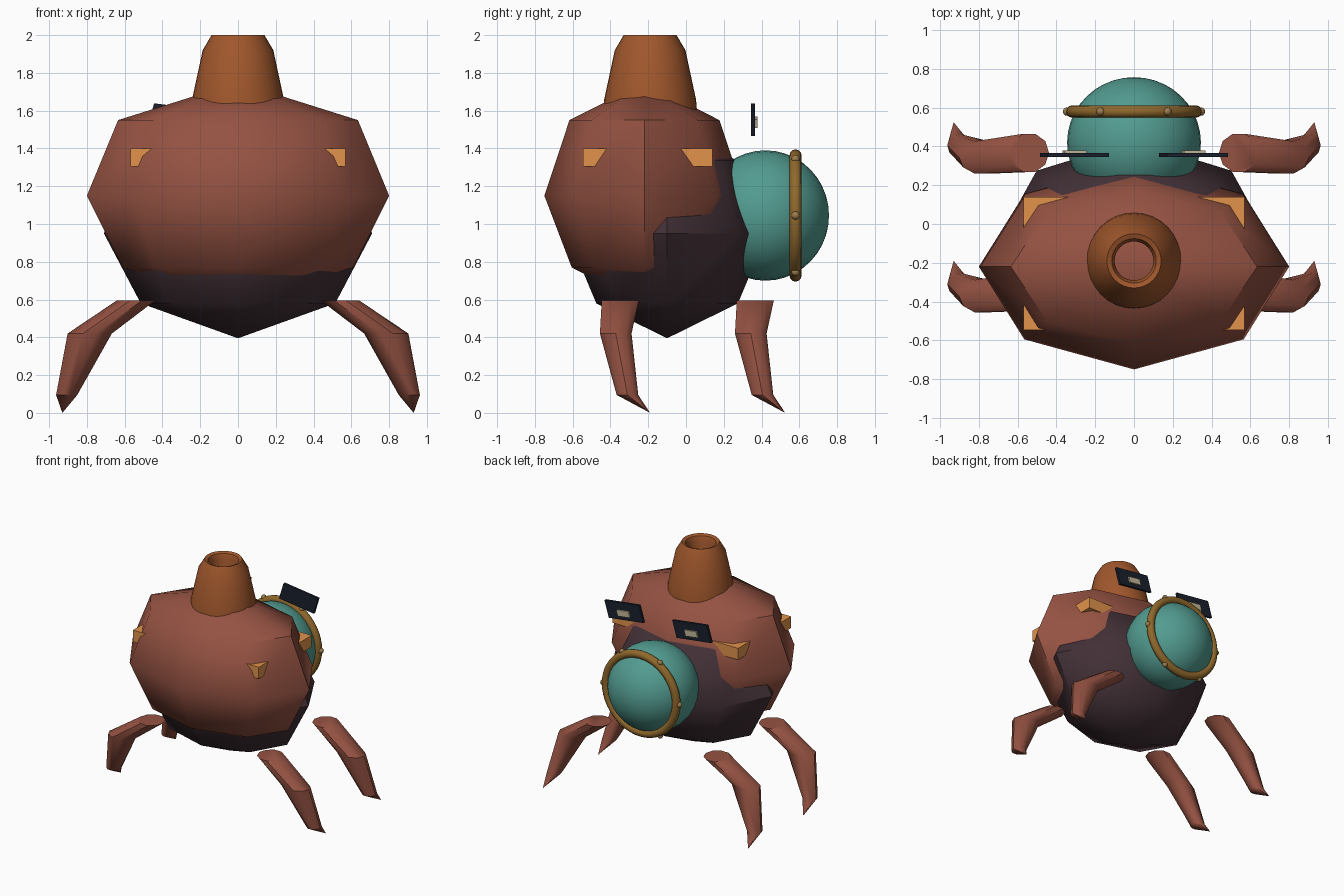
import bpy, bmesh, math
from mathutils import Matrix

if "Cube" in bpy.data.objects:
    bpy.data.objects.remove(bpy.data.objects["Cube"])


def material(name, rgb):
    m = bpy.data.materials.new(name)
    m.diffuse_color = (*rgb, 1)
    m.use_nodes = True
    m.node_tree.nodes["Principled BSDF"].inputs["Base Color"].default_value = m.diffuse_color
    return m


SHELL = material("red_brown", (0.30, 0.085, 0.055))
DARK = material("dark_plum", (0.055, 0.03, 0.038))
RUST = material("rust", (0.35, 0.095, 0.025))
TEAL = material("teal", (0.085, 0.33, 0.28))
BRASS = material("brass", (0.28, 0.14, 0.025))
RIVET = material("rivet_brass", (0.33, 0.20, 0.07))
ORANGE = material("orange", (0.75, 0.29, 0.07))
NAVY = material("navy", (0.010, 0.014, 0.025))
CREAM = material("cream", (0.55, 0.48, 0.32))


def finish(bm, name, mat, angle=None):
    bmesh.ops.recalc_face_normals(bm, faces=bm.faces)
    me = bpy.data.meshes.new(name)
    bm.to_mesh(me)
    bm.free()
    ob = bpy.data.objects.new(name, me)
    bpy.context.collection.objects.link(ob)
    me.materials.append(mat)
    if angle:
        bpy.ops.object.select_all(action='DESELECT')
        ob.select_set(True)
        bpy.context.view_layer.objects.active = ob
        bpy.ops.object.shade_smooth_by_angle(angle=math.radians(angle))
    return ob


def loft(name, mat, sections, sides, angle, cap=False):
    """Skin horizontal elliptical sections (x, y, z, rx, ry); zero radius is a point."""
    bm = bmesh.new()
    rings = []
    for x, y, z, rx, ry in sections:
        if rx == 0:
            rings.append([bm.verts.new((x, y, z))])
        else:
            rings.append([bm.verts.new((x + rx * math.cos(2 * math.pi * i / sides),
                                        y + ry * math.sin(2 * math.pi * i / sides), z))
                          for i in range(sides)])
    for a, b in zip(rings, rings[1:]):
        for i in range(sides):
            j = (i + 1) % sides
            quad = [a[i % len(a)], a[j % len(a)], b[j % len(b)], b[i % len(b)]]
            bm.faces.new(list(dict.fromkeys(quad)))
    if cap:
        bm.faces.new(rings[0])
    return finish(bm, name, mat, angle)


# Faceted body halves
loft("outer_shell", SHELL, [(0, -.22, .57, 0, 0), (0, -.22, .77, .61, .385),
                            (0, -.22, 1.15, .80, .53), (0, -.22, 1.55, .635, .397),
                            (0, -.22, 1.75, 0, 0)], 8, 46)
loft("inner_body", DARK, [(0, -.10, .395, 0, 0), (0, -.10, .58, .515, .375),
                          (0, -.10, .95, .71, .53), (0, -.10, 1.335, .515, .375),
                          (0, -.10, 1.50, 0, 0)], 8, 46)

# Chimney with an open bore
chimney = [(1.58, .25), (1.66, .243), (1.92, .187), (2.0, .14), (1.99, .115), (1.95, .10), (1.62, .10)]
loft("chimney", RUST, [(0, -.19, z, r, r) for z, r in chimney], 32, 35)

# Rear porthole dome, ring and rivets
bm = bmesh.new()
bmesh.ops.create_uvsphere(bm, u_segments=32, v_segments=20, radius=1)
bmesh.ops.transform(bm, verts=bm.verts, matrix=Matrix.Translation((0, .42, 1.045))
                    @ Matrix.Diagonal((.345, .337, .345, 1)) @ Matrix.Rotation(math.pi / 2, 4, 'X'))
finish(bm, "porthole_dome", TEAL, 60)

bpy.ops.mesh.primitive_torus_add(major_segments=48, minor_segments=12, major_radius=.318,
                                 minor_radius=.032, location=(0, .58, 1.045),
                                 rotation=(math.pi / 2, 0, 0))
ring = bpy.context.object
ring.name = "porthole_ring"
ring.data.materials.append(BRASS)
bpy.ops.object.shade_smooth_by_angle(angle=math.radians(60))

bm = bmesh.new()
for k in range(6):
    a = k * math.pi / 3
    pos = (.345 * math.cos(a), .58, 1.045 + .345 * math.sin(a))
    bmesh.ops.create_uvsphere(bm, u_segments=12, v_segments=8, radius=.022,
                              matrix=Matrix.Translation(pos))
finish(bm, "ring_rivets", RIVET, 60)

# Band whose four corners poke through the shell
bm = bmesh.new()
bmesh.ops.create_cube(bm, size=1, matrix=Matrix.Translation((0, -.203, 1.352))
                      @ Matrix.Diagonal((1.14, .685, .095, 1)))
finish(bm, "corner_band", ORANGE)

# Four bent tapering legs
for row, y in (("front", -.715), ("rear", 0)):
    for side, s in (("right", 1), ("left", -1)):
        loft(f"{row}_{side}_leg", SHELL, [(s * .54, y + .367, .595, .102, .103),
                                          (s * .785, y + .343, .42, .117, .088),
                                          (s * .907, y + .405, .095, .056, .06),
                                          (s * .93, y + .525, 0, 0, 0)], 10, 40, cap=True)


# Slanted plates above the porthole, each with a light inset
def slanted_plate(name, mat, cx, cz, y0, y1, corners):
    bm = bmesh.new()
    a, b = [[bm.verts.new((cx + x, y, cz + z)) for x, z in corners] for y in (y0, y1)]
    bm.faces.new(a)
    bm.faces.new(b)
    for i in range(4):
        j = (i + 1) % 4
        bm.faces.new((a[i], a[j], b[j], b[i]))
    finish(bm, name, mat)


outline = [(-.137, .087), (.177, .047), (.137, -.087), (-.177, -.047)]
for side, cx in (("left", -.307), ("right", .307)):
    slanted_plate(side + "_plate", NAVY, cx, 1.552, .345, .365, outline)
    slanted_plate(side + "_plate_inset", CREAM, cx, 1.538, .365, .378,
                  [(x * .35, z * .35) for x, z in outline])
